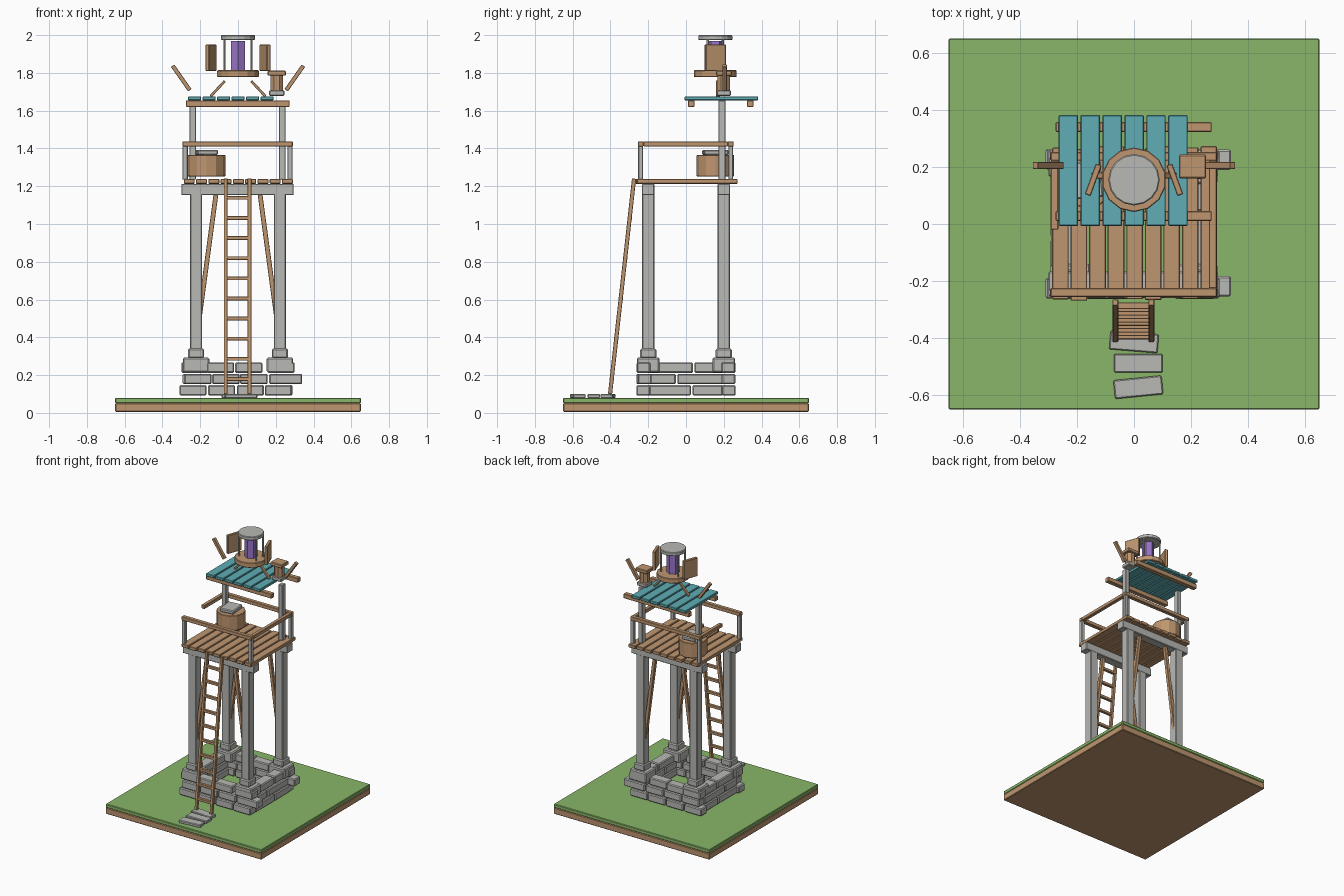
import bpy, math, random
from mathutils import Vector, Matrix

if "Cube" in bpy.data.objects:
    bpy.data.objects.remove(bpy.data.objects["Cube"])
random.seed(4)

def mat(name, r, g, b):
    m = bpy.data.materials.new(name)
    m.diffuse_color = (r, g, b, 1)
    m.use_nodes = True
    m.node_tree.nodes["Principled BSDF"].inputs["Base Color"].default_value = m.diffuse_color
    return m

GRASS = mat("grass_green", .25, .47, .14)
WOOD = mat("wood_brown", .52, .305, .16)
STONE = mat("stone_grey", .48, .48, .46)
TEAL = mat("roof_teal", .115, .42, .46)
GEM = mat("crystal_purple", .32, .18, .58)

def finish(ob, name, m, bevel):
    ob.name = name
    ob.data.materials.append(m)
    if bevel:
        b = ob.modifiers.new("edge", 'BEVEL')
        b.width, b.segments = bevel, 1
    return ob

def box(name, x0, x1, y0, y1, z0, z1, m, bevel=.003, rot=0):
    """Box given by its extents, turned about z."""
    bpy.ops.mesh.primitive_cube_add(size=1)
    ob = bpy.context.object
    ob.data.transform(Matrix.Diagonal((x1 - x0, y1 - y0, z1 - z0, 1)))
    ob.location = ((x0 + x1) / 2, (y0 + y1) / 2, (z0 + z1) / 2)
    ob.rotation_euler.z = rot
    return finish(ob, name, m, bevel)

def beam(name, a, b, w, d, m):
    """Bar of section w (along x or sideways) by d between two points."""
    a, b = Vector(a), Vector(b)
    up = (b - a).normalized()
    side = Vector((0, 1, 0)) if abs(up.x) > .05 else Vector((1, 0, 0))
    other = up.cross(side).normalized()
    bpy.ops.mesh.primitive_cube_add(size=1)
    ob = bpy.context.object
    ob.data.transform(Matrix.Diagonal((w, d, (b - a).length, 1)))
    rot = Matrix((side, other, up)).transposed().to_4x4()
    ob.matrix_world = Matrix.Translation((a + b) / 2) @ rot
    return finish(ob, name, m, .002)

def drum(name, x, y, r, z0, z1, n, m, bevel=0, rot=0):
    bpy.ops.mesh.primitive_cylinder_add(vertices=n, radius=r, depth=z1 - z0,
                                        location=(x, y, (z0 + z1) / 2), rotation=(0, 0, rot))
    return finish(bpy.context.object, name, m, bevel)

# ground slab
box("earth_slab", -.65, .65, -.65, .65, 0.005, .052, WOOD, .004)
box("grass_slab", -.65, .65, -.65, .65, .052, .08, GRASS, .004)

# stepping stones
for y, x, a in ((-.413, 0, -.08), (-.488, .015, 0), (-.572, .015, .1)):
    box("step_stone", x - .085, x + .085, y - .033, y + .033, .078, .1, STONE, .004, a)

# stone foundation: front and back rows, side rows
for s in (-1, 1):
    for row, (xs, w) in enumerate((((-.31, -.158, -.006, .142), .143),
                                   ((-.285, -.137, .011, .165), .145),
                                   ((-.30, -.165, -.015, .155), .145))):
        z = .092 + row * .06
        for i, x in enumerate(xs):
            j = random.uniform(-.006, .006)
            extra = .03 if (row == 1 and i == 3) else 0
            box("wall_stone", x, x + w + extra, s * .222 - .036 + j, s * .222 + .036 + j,
                z, z + .055, STONE, .006)
    for row in range(3):
        z = .092 + row * .06
        j = random.uniform(-.01, .01)
        cut = (.03, -.05, .04)[row]
        for y0, y1 in ((-.195, cut - .004), (cut + .004, .195)):
            box("side_stone", s * .245 - .04 + j, s * .245 + .04 + j, y0, y1,
                z, z + .055, STONE, .006)

# posts with footings, braces and cross beams
for sx in (-1, 1):
    for sy in (-1, 1):
        x, y = sx * .222, sy * .2
        box("corner_stone", x - .07, x + .07, y - .06, y + .06, .215, .292, STONE, .007)
        box("post_collar", x - .043, x + .043, y - .043, y + .043, .29, .34, STONE, .007)
        box("tower_post", x - .032, x + .032, y - .032, y + .032, .33, 1.17, STONE, .004)
        beam("brace", (sx * .205, y, .5), (sx * .115, y, 1.17), .025, .025, WOOD)
for y in (-.2, .2):
    box("cross_beam", -.3, .295, y - .033, y + .033, 1.153, 1.213, STONE, .004)

# platform planks
for i in range(9):
    x = -.258 + i * .065
    j = random.uniform(-.006, .006)
    box("floor_plank", x - .029, x + .029, -.264 + j, .268 + j, 1.213, 1.238, WOOD)

# ladder
for x in (-.065, .061):
    beam("ladder_rail", (x, -.402, .1), (x, -.275, 1.24), .02, .022, WOOD)
for i in range(10):
    z = .18 + i * .1065
    y = -.402 + (z - .1) * .127 / 1.14
    box("ladder_rung", -.062, .058, y - .011, y + .011, z - .01, z + .01, WOOD, .002)

# railing, left side only half present
for x in (-.28, .275):
    for y in (-.24, .237):
        box("rail_post", x - .014, x + .014, y - .013, y + .013, 1.235, 1.412, STONE)
for y in (-.24, .237):
    box("long_rail", -.293, .29, y - .015, y + .015, 1.41, 1.438, WOOD)
box("right_rail", .262, .29, -.225, .222, 1.41, 1.437, WOOD)
box("left_rail", -.293, -.265, -.02, .222, 1.41, 1.437, WOOD)

# tub with stone lid
drum("tub", -.167, .155, .1, 1.252, 1.365, 12, WOOD, .003)
box("tub_lid", -.222, -.112, .09, .22, 1.365, 1.393, STONE, .006, .1)

# roof posts, beams and planks
for x in (-.24, .234):
    box("roof_post", x - .017, x + .017, .172, .21, 1.235, 1.655, STONE)
for y in (.028, .34):
    box("roof_beam", -.275, .272, y - .017, y + .017, 1.62, 1.655, WOOD)
for i in range(6):
    x = -.23 + i * .0768
    box("roof_plank", x - .034, x + .034, -.007, .382, 1.655, 1.676, TEAL)

# beacon: base, crystal, rods and cap
CY = .155
drum("beacon_base", 0, CY, .113, 1.777, 1.814, 14, WOOD, .003)
drum("beacon_crystal", 0, CY, .043, 1.81, 1.968, 6, GEM, 0, 0)
for sx in (-1, 1):
    for sy in (-1, 1):
        drum("beacon_rod", sx * .072, CY + sy * .04, .006, 1.81, 1.98, 6, STONE)
drum("beacon_cap", 0, CY, .09, 1.973, 2.0, 16, STONE, .004)

# shutters, struts and flared slats on both sides
for s in (-1, 1):
    box("shutter", s * .143 - .011, s * .143 + .011, CY - .057, CY + .057,
        1.81, 1.95, WOOD, .003, s * math.radians(20))
    beam("strut", (s * .145, .17, 1.676), (s * .07, .17, 1.757), .02, .014, WOOD)
    beam("flared_slat", (s * .255, .205, 1.708), (s * .346, .205, 1.838), .025, .022, WOOD)

# hanging lamp on the roof
box("lamp_base", .165, .245, .163, .237, 1.678, 1.708, STONE, .005)
drum("lamp_body", .205, .2, .036, 1.705, 1.785, 8, WOOD, 0, math.pi / 8)
box("lamp_lid", .157, .253, .16, .243, 1.785, 1.812, WOOD, .004)
